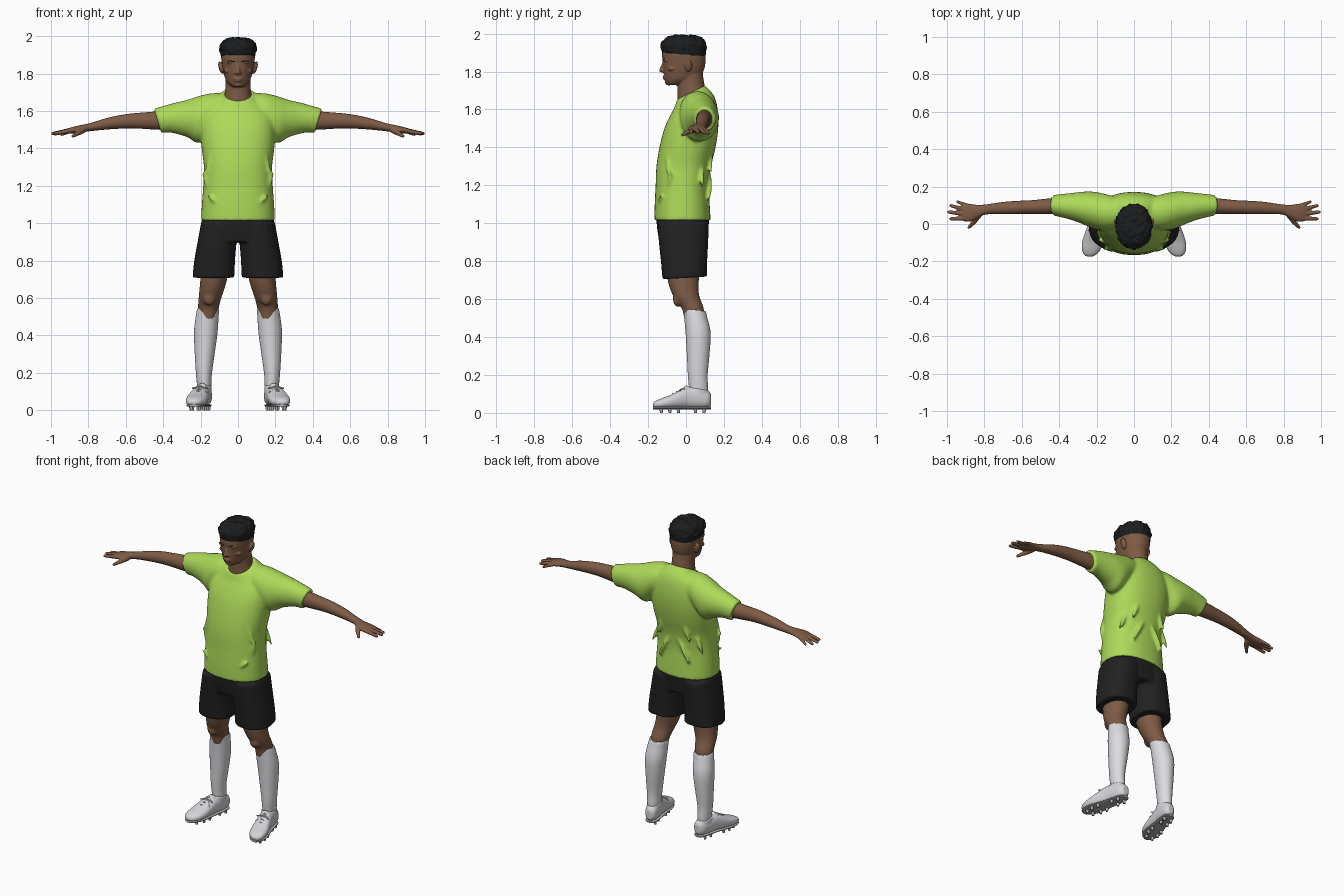
import bpy, bmesh, math, random
from mathutils import Matrix, Vector

random.seed(4)


def material(name, rgb):
    m = bpy.data.materials.new(name)
    m.diffuse_color = (*rgb, 1)
    return m


SKIN = material("brown skin", (0.21, 0.105, 0.06))
LIME = material("lime cloth", (0.42, 0.70, 0.10))
BLACK = material("black cloth", (0.015, 0.015, 0.015))
HAIR = material("black hair", (0.011, 0.012, 0.013))
WHITE = material("white knit", (0.72, 0.71, 0.75))
SHOE = material("shoe white", (0.66, 0.65, 0.68))
GREY = material("sole grey", (0.42, 0.42, 0.44))


def spline(rows, steps=4):
    """Smoothly interpolate a list of equal-length rows."""
    out = []
    for i in range(len(rows) - 1):
        a, b = rows[max(i - 1, 0)], rows[i]
        c, d = rows[i + 1], rows[min(i + 2, len(rows) - 1)]
        for s in range(steps):
            t = s / steps
            out.append([0.5 * (2 * q + (r - p) * t + (2 * p - 5 * q + 4 * r - w) * t * t
                               + (3 * q - p - 3 * r + w) * t ** 3)
                        for p, q, r, w in zip(a, b, c, d)])
    return out + [list(rows[-1])]


def loft(bm, axis, rows, power=2.0, n=32):
    """Rows: position on axis, two centre values, two radii, optional slant."""
    rows = [tuple(r) + (0,) * (6 - len(r)) for r in rows]
    rings = []
    for pos, c1, c2, r1, r2, slant in spline(rows):
        ring = []
        for k in range(n):
            a = 2 * math.pi * k / n
            u, v = math.cos(a), math.sin(a)
            u = math.copysign(abs(u) ** (2 / power), u) * r1
            v = math.copysign(abs(v) ** (2 / power), v) * r2
            p = pos + slant * v
            co = {"x": (p, c1 + u, c2 + v), "y": (c1 + u, p, c2 + v), "z": (c1 + u, c2 + v, p)}[axis]
            ring.append(bm.verts.new(co))
        rings.append(ring)
    for a, b in zip(rings, rings[1:]):
        for k in range(n):
            bm.faces.new((a[k], a[(k + 1) % n], b[(k + 1) % n], b[k]))
    bm.faces.new(rings[0])
    bm.faces.new(rings[-1])


def ball(bm, co, size, rot=Matrix()):
    m = Matrix.Translation(co) @ rot @ Matrix.Diagonal((*size, 1))
    bmesh.ops.create_icosphere(bm, subdivisions=2, radius=1, matrix=m)


def tube(bm, p, q, r1, r2, n=12):
    p, q = Vector(p), Vector(q)
    m = Matrix.Translation((p + q) / 2) @ (q - p).to_track_quat("Z", "Y").to_matrix().to_4x4()
    bmesh.ops.create_cone(bm, cap_ends=True, segments=n, radius1=r1, radius2=r2,
                          depth=(q - p).length, matrix=m)
    ball(bm, p, (r1,) * 3)
    ball(bm, q, (r2,) * 3)


def finish(name, bm, mat, mirror=False, voxel=0, smooth=3):
    bmesh.ops.recalc_face_normals(bm, faces=bm.faces)
    for f in bm.faces:
        f.smooth = True
    me = bpy.data.meshes.new(name)
    bm.to_mesh(me)
    bm.free()
    me.set_sharp_from_angle(angle=math.radians(50))
    me.materials.append(mat)
    ob = bpy.data.objects.new(name, me)
    bpy.context.collection.objects.link(ob)
    if mirror:
        ob.modifiers.new("mirror", "MIRROR").use_mirror_merge = False
    if voxel:
        r = ob.modifiers.new("blend", "REMESH")
        r.mode, r.voxel_size, r.use_smooth_shade = "VOXEL", voxel, True
        s = ob.modifiers.new("soften", "SMOOTH")
        s.factor, s.iterations = 0.5, smooth
    return ob


# Shirt: half-overlapping body and sleeve, mirrored and blended
bm = bmesh.new()
loft(bm, "z", [(1.015, 0, -.018, .198, .148), (1.1, 0, -.02, .193, .145), (1.2, 0, -.02, .186, .14),
               (1.3, 0, -.012, .182, .144), (1.4, 0, .008, .194, .148), (1.5, 0, .028, .2, .142),
               (1.58, 0, .042, .19, .126, .1), (1.64, 0, .043, .15, .105, .3),
               (1.69, 0, .026, .084, .073, .5)], 2.3, 48)
loft(bm, "x", [(.05, .06, 1.62, .07, .075), (.14, .062, 1.595, .095, .1), (.21, .072, 1.555, .1, .125),
               (.27, .085, 1.56, .088, .1), (.33, .093, 1.562, .073, .084),
               (.39, .098, 1.556, .062, .07, .2), (.43, .1, 1.547, .055, .066, .3)])
# drapery creases on the flanks
for x, y, z, tilt in ((.165, -.085, 1.2, .3), (.15, .085, 1.26, -.4), (.07, .125, 1.2, -.5),
                      (.15, -.095, 1.34, -.3), (.09, .13, 1.34, -.35), (.1, -.135, 1.1, .9)):
    ball(bm, (x, y, z), (.012, .012, .09), Matrix.Rotation(tilt, 4, "Y"))
finish("shirt", bm, LIME, True, 0.009, 4)

# Shorts: hips plus two wide legs
bm = bmesh.new()
loft(bm, "z", [(.90, 0, -.015, .2, .125), (.97, 0, -.017, .2, .135), (1.03, 0, -.017, .19, .14)], 2.3)
loft(bm, "z", [(.712, .131, -.006, .112, .118, .06), (.8, .125, -.01, .109, .122, .03),
               (.9, .112, -.013, .104, .13), (1.0, .1, -.015, .098, .135)], 2.4)
finish("shorts", bm, BLACK, True, 0.008, 3)

# Legs
bm = bmesh.new()
loft(bm, "z", [(.48, .163, .045, .05, .052), (.55, .158, .036, .056, .058), (.61, .148, .004, .062, .068),
               (.66, .137, -.01, .068, .076), (.72, .127, -.015, .073, .085), (.8, .12, -.01, .078, .09)])
ball(bm, (.152, -.045, .6), (.034, .025, .042))
finish("leg", bm, SKIN, True, 0.008, 4)

# Socks with a folded cuff
bm = bmesh.new()
loft(bm, "z", [(.07, .18, .065, .036, .046), (.13, .181, .066, .038, .05), (.2, .182, .062, .043, .052),
               (.3, .178, .064, .053, .059), (.42, .172, .064, .063, .066), (.5, .165, .052, .061, .061),
               (.538, .16, .046, .059, .059, -.1), (.542, .16, .046, .054, .054, -.1)])
finish("sock", bm, WHITE, True)

# Boots, toes turned slightly outward
foot = [(.133, .174, .07, .018, .028), (.115, .176, .073, .036, .045), (.07, .183, .076, .043, .052),
        (.01, .195, .08, .046, .056), (-.04, .208, .069, .052, .046), (-.09, .219, .057, .057, .034),
        (-.135, .228, .049, .051, .026), (-.163, .234, .044, .034, .018), (-.174, .236, .042, .014, .009)]
bm = bmesh.new()
loft(bm, "y", foot, 2.4)
loft(bm, "z", [(.1, .182, .062, .042, .054), (.128, .182, .062, .042, .056, -.15)])
ball(bm, (.192, .003, .125), (.026, .014, .022))
finish("boot", bm, SHOE, True, 0.006, 2)

bm = bmesh.new()
loft(bm, "y", [(y, x, .026, rx * .95, .007) for y, x, z, rx, rz in foot], 3)
for i, y in enumerate((.095, .05, -.04, -.085, -.13)):
    cx = .205 - .215 * y
    for s in (-1, 1):
        x = cx - .005 + s * (.024 if y > 0 else .034 - .012 * (i == 4))
        bmesh.ops.create_cone(bm, cap_ends=True, segments=10, radius1=.007, radius2=.011, depth=.026,
                              matrix=Matrix.Translation((x, y, .013)))
finish("studded_sole", bm, GREY, True)

# Laces and bow
bm = bmesh.new()
for y, z in ((-.065, .1), (-.045, .11), (-.025, .119), (-.007, .129)):
    x = .2 - .21 * y
    tube(bm, (x - .026, y, z - .008), (x, y - .004, z + .003), .0035, .0035, 6)
    tube(bm, (x, y - .004, z + .003), (x + .026, y, z - .008), .0035, .0035, 6)
for s in (-1, 1):
    mid, tip = (.203, -.02, .127), (.203 + s * .04, -.035, .118)
    tube(bm, mid, tip, .004, .004, 6)
    tube(bm, mid, (.203 + s * .036, -.055, .096), .003, .003, 6)
finish("laces", bm, SHOE, True)

# Arms, palms and fingers
bm = bmesh.new()
loft(bm, "x", [(.36, .097, 1.552, .046, .055), (.45, .095, 1.549, .042, .048), (.55, .09, 1.548, .037, .041),
               (.62, .088, 1.543, .036, .037), (.7, .085, 1.532, .033, .031), (.79, .078, 1.514, .027, .022),
               (.84, .066, 1.505, .037, .02), (.88, .06, 1.498, .049, .018), (.915, .062, 1.492, .046, .014)])
for base, tip, r in (((.895, .1, 1.493), (.943, .118, 1.474), .0095),
                     ((.905, .078, 1.494), (.979, .098, 1.477), .0105),
                     ((.905, .054, 1.495), (.99, .064, 1.48), .011),
                     ((.9, .03, 1.494), (.978, .028, 1.48), .011)):
    tube(bm, base, tip, r * 1.2, r * .85)
tube(bm, (.83, .05, 1.498), (.855, .012, 1.482), .018, .014)
tube(bm, (.855, .012, 1.482), (.882, -.018, 1.466), .013, .009)
finish("arm", bm, SKIN, True, 0.0048, 2)

# Head, neck and facial features
bm = bmesh.new()
loft(bm, "z", [(1.6, 0, .035, .085, .075, .4), (1.67, 0, .028, .075, .072, .45), (1.72, 0, .026, .068, .07, .3),
               (1.78, 0, .022, .066, .068), (1.84, 0, .02, .06, .07)])
loft(bm, "z", [(1.728, 0, -.066, .027, .032), (1.74, 0, -.05, .046, .056), (1.762, 0, -.028, .064, .085),
               (1.8, 0, -.014, .076, .105), (1.85, 0, -.01, .086, .113), (1.9, 0, -.012, .09, .114),
               (1.95, 0, -.012, .078, .098), (1.975, 0, -.012, .045, .055)], 2.15)
tube(bm, (0, -.114, 1.85), (0, -.13, 1.806), .008, .012)       # nose
ball(bm, (0, -.09, 1.742), (.024, .022, .016))                  # chin
ball(bm, (0, -.112, 1.772), (.026, .012, .006))                 # upper lip
ball(bm, (0, -.11, 1.761), (.022, .012, .006))                  # lower lip
for s in (-1, 1):
    ball(bm, (s * .012, -.118, 1.804), (.01, .012, .008))       # nostril
    ball(bm, (s * .034, -.108, 1.862), (.028, .014, .009))      # brow ridge
    ball(bm, (s * .055, -.073, 1.815), (.022, .025, .014))      # cheekbone
    ball(bm, (s * .092, .012, 1.832), (.012, .021, .036), Matrix.Rotation(.25 * s, 4, "Y"))
finish("head", bm, SKIN, False, 0.0048, 2)

# Eyebrows and eyes
bm = bmesh.new()
ball(bm, (.036, -.117, 1.866), (.022, .005, .0035), Matrix.Rotation(-.12, 4, "Y") @ Matrix.Rotation(.25, 4, "Z"))
ball(bm, (.034, -.106, 1.845), (.012, .004, .0025), Matrix.Rotation(.2, 4, "Z"))
finish("eyebrow_and_eye", bm, HAIR, True)

# Curly hair: cap with scattered small lumps
bm = bmesh.new()
loft(bm, "z", [(1.888, 0, -.012, .091, .115, -.1), (1.91, 0, -.012, .094, .117, -.08),
               (1.94, 0, -.012, .094, .116, -.03), (1.965, 0, -.012, .086, .105),
               (1.98, 0, -.012, .066, .08), (1.988, 0, -.012, .03, .04)], 2.15)
spots = [v.co.copy() for v in bm.verts if v.co.z > 1.915]
for co in random.sample(spots, 170):
    r = random.uniform(.009, .014)
    c = Vector((0, -.012, 1.9))
    ball(bm, c + (co - c) * .955, (r, r, r))
finish("hair", bm, HAIR, False, 0.005, 1)
